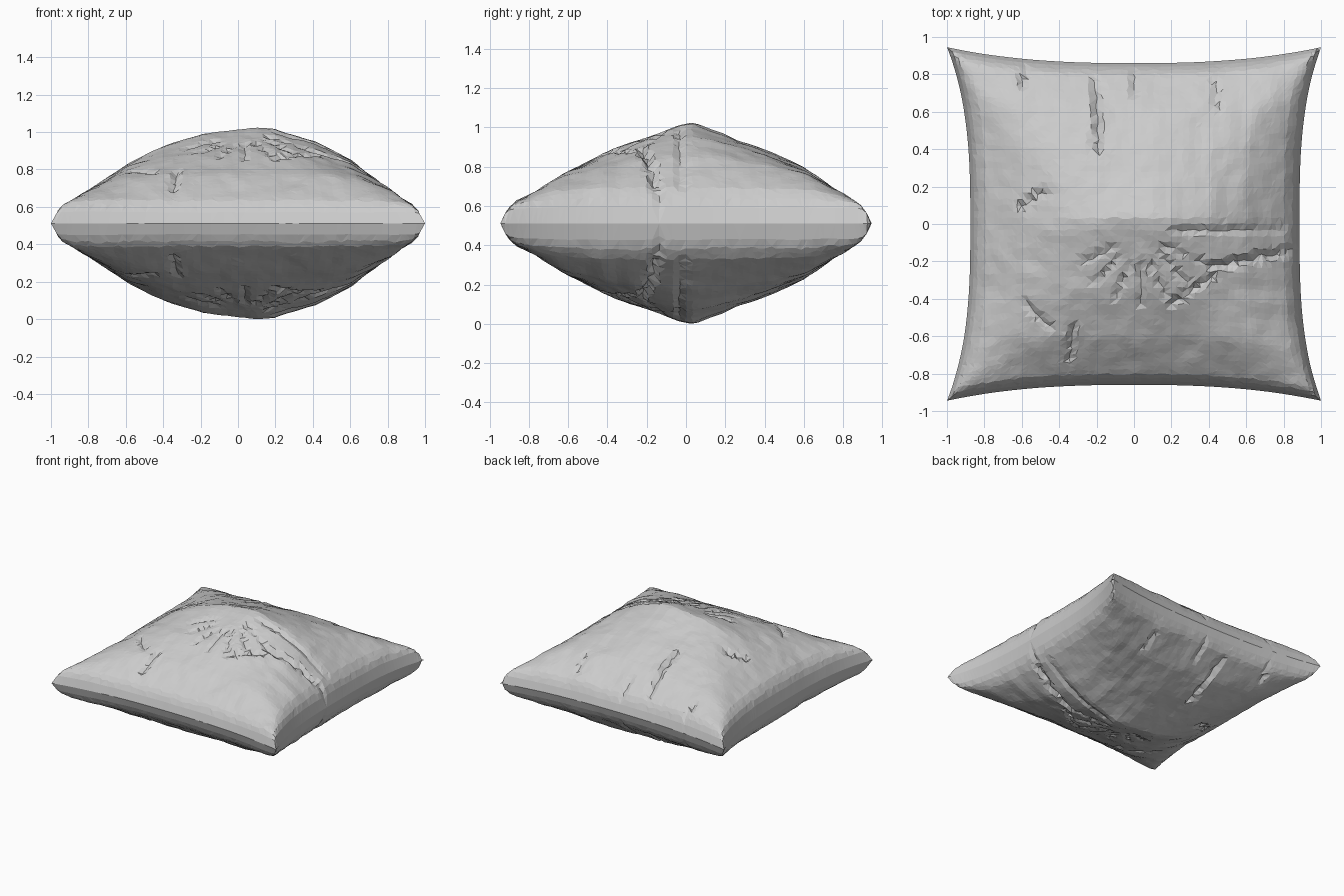
import bpy, bmesh, math, random
from mathutils import Vector, noise

if "Cube" in bpy.data.objects:
    bpy.data.objects.remove(bpy.data.objects["Cube"])

random.seed(4)
N = 64            # grid divisions per side
H = 0.508         # half thickness
K = 2.5           # softness of the diagonal ridges

# Puff profiles along each axis: (position, height ratio)
PX = [(-1, 0), (-.97, .22), (-.91, .35), (-.68, .63), (-.46, .82), (-.23, .94),
      (0, .985), (.1, 1), (.22, .99), (.46, .87), (.68, .67), (.91, .36), (.97, .22), (1, 0)]
PY = [(-1, 0), (-.97, .16), (-.93, .25), (-.7, .52), (-.46, .71), (-.23, .86),
      (-.03, .98), (.04, 1), (.12, .95), (.23, .88), (.46, .74), (.7, .55), (.93, .26), (.97, .16), (1, 0)]

# Fabric folds: x1, y1, x2, y2, depth, width
FOLDS = [(-.2, .76, -.2, .4, .035, .03), (.4, -.23, .86, -.14, .045, .03),
         (.2, -.04, .8, -.02, .02, .03), (-.6, .1, -.48, .17, .03, .03),
         (-.33, -.55, -.35, -.72, .03, .03), (-.58, -.42, -.44, -.56, .02, .025),
         (.43, .76, .45, .62, .02, .025), (0, .82, 0, .7, .02, .025),
         (-.58, .85, -.6, .74, .02, .025), (.2, -.42, .43, -.27, .025, .025)]
for i in range(7):    # fan of wrinkles around the middle
    a = math.radians(205 + 22 * i)
    FOLDS.append((.03 + .15 * math.cos(a), -.06 + .15 * math.sin(a),
                  .03 + .36 * math.cos(a), -.06 + .36 * math.sin(a), .016, .022))


def interp(table, t):
    for (a, p), (b, q) in zip(table, table[1:]):
        if t <= b:
            return p + (q - p) * (t - a) / (b - a)
    return 0.0


def fold_depth(x, y):
    d = 0.0
    for x1, y1, x2, y2, depth, w in FOLDS:
        a, ab = Vector((x1, y1)), Vector((x2 - x1, y2 - y1))
        p = Vector((x, y)) - a
        t = max(0, min(1, p.dot(ab) / ab.length_squared))
        d = max(d, depth * max(0, 1 - (p - ab * t).length / w))
    return d


def surface(u, v):
    x = u * (.88 + .12 * abs(v) ** 3) + .005 * (1 - v * v)
    y = v * (.86 + .085 * abs(u) ** 2.5)
    if max(abs(u), abs(v)) > .9999:
        wob = .006 * noise.noise(Vector((x * 5, y * 5, 1)))
        return x + wob * (abs(u) < .999), y + wob * (abs(v) < .999), 0
    tu, tv = max(interp(PX, u), .001), max(interp(PY, v), .001)
    h = H * (tu ** -K + tv ** -K - 1) ** (-1 / K)
    rim = min(1, h / .15)
    h += rim * (.012 * noise.noise(Vector((x * 4, y * 4, 3))) - fold_depth(x, y)
                + .006 * noise.noise(Vector((x * 13, y * 13, 7))))
    return x, y, max(h, .003)


def spaced(i):        # rows crowd toward the seam
    t = 2 * i / N - 1
    return .7 * t + .3 * math.sin(t * math.pi / 2)


# Upper half of the cushion as an irregular faceted sheet
bm = bmesh.new()
rows = []
for j in range(N + 1):
    row = []
    for i in range(N + 1):
        u, v = spaced(i), spaced(j)
        if 1 < i < N - 1 and 1 < j < N - 1:
            u += random.uniform(-.007, .007)
            v += random.uniform(-.007, .007)
        row.append(bm.verts.new(surface(u, v)))
    rows.append(row)
for j in range(N):
    for i in range(N):
        a, b, c, d = rows[j][i], rows[j][i + 1], rows[j + 1][i + 1], rows[j + 1][i]
        if random.random() < .5:
            bm.faces.new((a, b, c)); bm.faces.new((a, c, d))
        else:
            bm.faces.new((a, b, d)); bm.faces.new((b, c, d))

mesh = bpy.data.meshes.new("cushion")
bm.to_mesh(mesh)
bm.free()
cushion = bpy.data.objects.new("cushion", mesh)
bpy.context.collection.objects.link(cushion)
cushion.location.z = .512

# Lower half mirrored across the seam
mirror = cushion.modifiers.new("lower_half", 'MIRROR')
mirror.use_axis = (False, False, True)
mirror.merge_threshold = .0005
